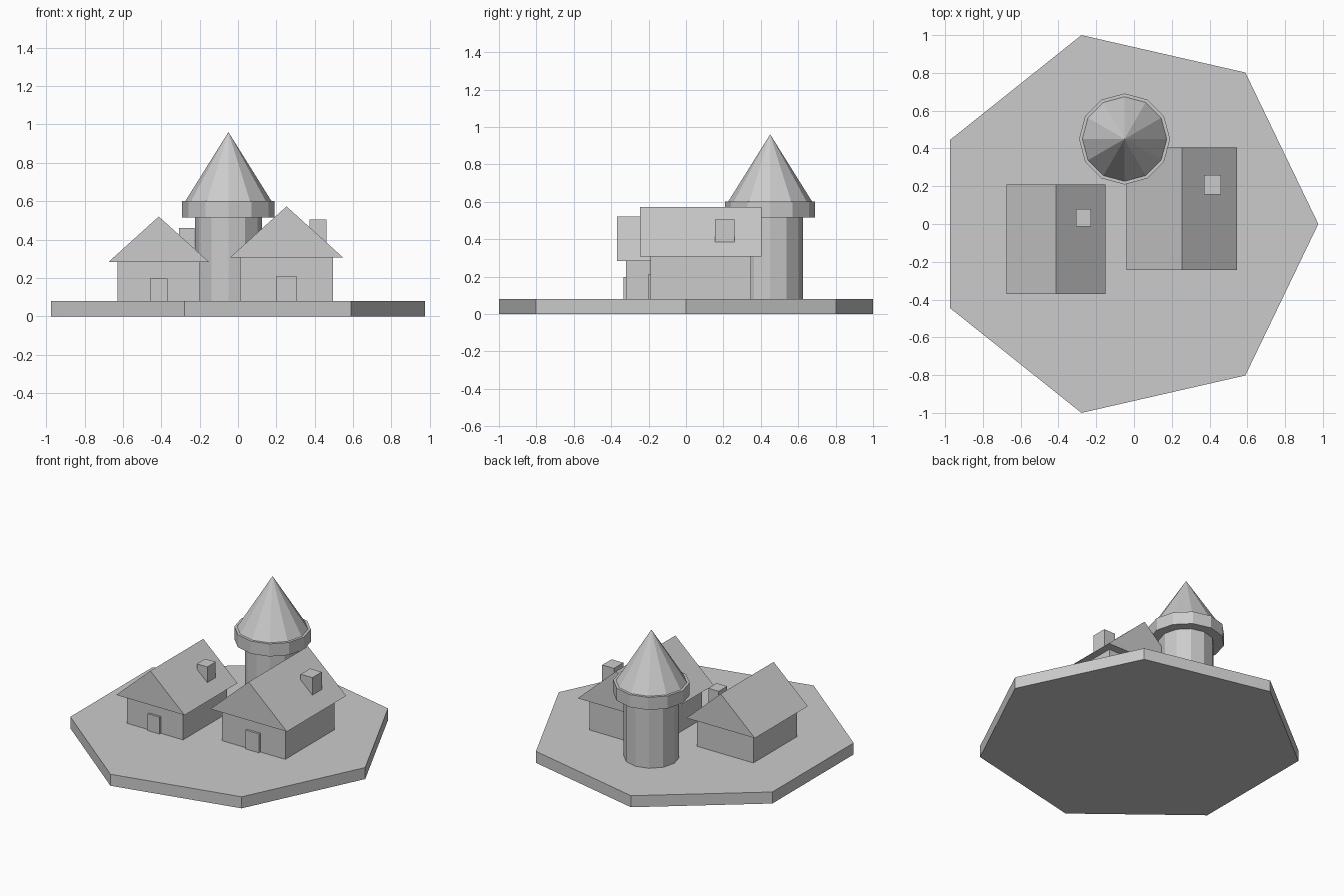
import bpy
import bmesh
from math import pi
from mathutils import Matrix, Vector

cube = bpy.data.objects.get("Cube")
if cube:
    bpy.data.objects.remove(cube, do_unlink=True)

# One plain grey for everything
GREY = (0.6, 0.6, 0.6, 1.0)
grey = bpy.data.materials.new("plain_grey")
grey.use_nodes = True
grey.diffuse_color = GREY
grey.node_tree.nodes["Principled BSDF"].inputs["Base Color"].default_value = GREY

GROUND = 0.08


def finish(name, bm):
    bmesh.ops.recalc_face_normals(bm, faces=bm.faces[:])
    mesh = bpy.data.meshes.new(name)
    bm.to_mesh(mesh)
    bm.free()
    mesh.materials.append(grey)
    obj = bpy.data.objects.new(name, mesh)
    bpy.context.collection.objects.link(obj)
    return obj


def box(name, x, y, z):
    """Box from (min, max) pairs."""
    bm = bmesh.new()
    bmesh.ops.create_cube(bm, size=1)
    size = Vector((x[1] - x[0], y[1] - y[0], z[1] - z[0]))
    centre = Vector((sum(x), sum(y), sum(z))) / 2
    bmesh.ops.scale(bm, vec=size, verts=bm.verts)
    bmesh.ops.translate(bm, vec=centre, verts=bm.verts)
    return finish(name, bm)


def round_part(name, centre, sides, bottom, top, z0, z1):
    """Upright faceted cylinder or cone with one corner towards +x."""
    bm = bmesh.new()
    bmesh.ops.create_cone(bm, cap_ends=True, segments=sides,
                          radius1=bottom, radius2=top, depth=z1 - z0)
    # turn the first corner onto the x axis
    first = max(bm.verts, key=lambda v: v.co.xy.length).co.xy
    turn = first.angle_signed(Vector((1, 0)))
    bmesh.ops.rotate(bm, verts=bm.verts, matrix=Matrix.Rotation(-turn, 3, "Z"))
    bmesh.ops.translate(bm, verts=bm.verts, vec=(*centre, (z0 + z1) / 2))
    return finish(name, bm)


def gable_roof(name, x, y, eave, ridge):
    """Solid triangular prism with the ridge along y."""
    bm = bmesh.new()
    profile = ((x[0], eave), (x[1], eave), (sum(x) / 2, ridge))
    face = bm.faces.new([bm.verts.new((px, y[0], pz)) for px, pz in profile])
    new = bmesh.ops.extrude_face_region(bm, geom=[face])["geom"]
    bmesh.ops.translate(bm, vec=(0, y[1] - y[0], 0),
                        verts=[g for g in new if isinstance(g, bmesh.types.BMVert)])
    return finish(name, bm)


def house(side, cx, cy, s):
    """Cottage with gable roof, door and chimney, scaled by s."""
    def span(c, half):
        return (c - half * s, c + half * s)

    def up(h):
        return GROUND + h * s

    box(side + "_house_walls", span(cx, 0.216), span(cy, 0.24), (GROUND, up(0.205)))
    gable_roof(side + "_house_roof", span(cx, 0.262), span(cy, 0.29), up(0.203), up(0.44))
    front = cy - 0.24 * s
    box(side + "_house_door", span(cx, 0.046),
        (front - 0.014 * s, front + 0.014 * s), (GROUND, up(0.117)))
    box(side + "_house_chimney", span(cx + 0.146 * s, 0.04),
        span(cy + 0.114 * s, 0.046), (up(0.25), up(0.38)))


# Seven-sided base slab
round_part("ground_base", (-0.05, 0), 7, 1.0257, 1.0257, 0, GROUND)

# Two cottages, the second slightly larger
house("right", -0.413, -0.08, 1.0)
house("left", 0.253, 0.08, 1.12)

# Round tower with collar and pointed roof
TOWER = (-0.05, 0.45)
round_part("tower_shaft", TOWER, 12, 0.175, 0.175, GROUND, 0.53)
round_part("tower_collar", TOWER, 12, 0.241, 0.241, 0.515, 0.602)
round_part("tower_roof", TOWER, 12, 0.228, 0, 0.595, 0.96)
